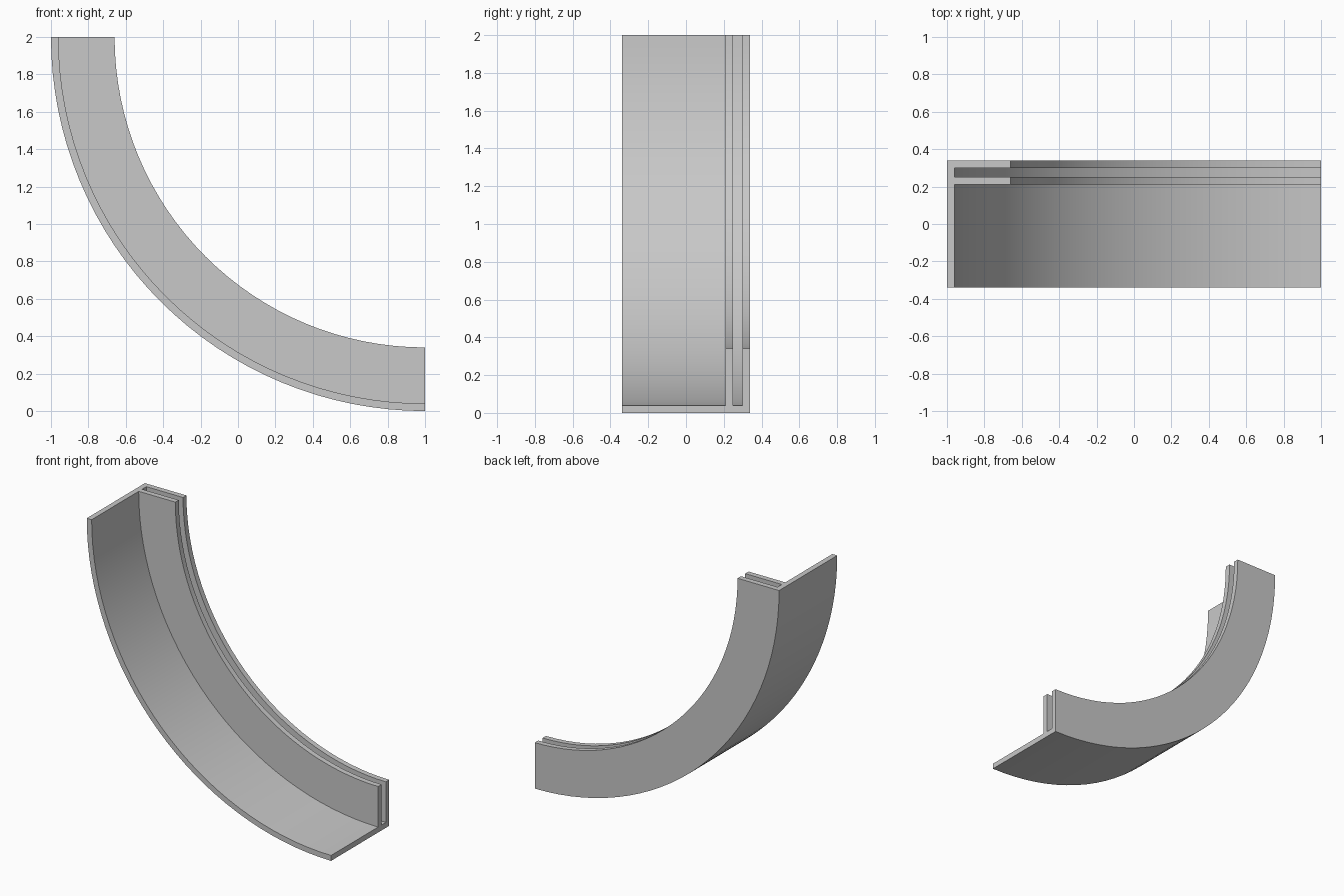
import bpy
import bmesh
from math import radians
from mathutils import Vector

cube = bpy.data.objects.get("Cube")
if cube:
    bpy.data.objects.remove(cube, do_unlink=True)

STEPS = 32
CENTRE = Vector((1, 0, 2))
OUTER, FLOOR, INNER = 2.0, 1.96, 1.66

# One plain grey for the whole track
grey = bpy.data.materials.new("plain grey")
grey.use_nodes = True
colour = (0.58, 0.58, 0.58, 1)
grey.diffuse_color = colour
grey.node_tree.nodes["Principled BSDF"].inputs["Base Color"].default_value = colour

# Cross-section (y, radius): wide strip with two upright rails and a slot
section = [
    (-0.34, OUTER), (0.34, OUTER),
    (0.34, INNER), (0.30, INNER), (0.30, FLOOR),
    (0.25, FLOOR), (0.25, INNER), (0.21, INNER),
    (0.21, FLOOR), (-0.34, FLOOR),
]

# Sweep the section through a quarter turn, from the upper end to the lower end
bm = bmesh.new()
start = bm.faces.new([bm.verts.new((CENTRE.x - r, y, CENTRE.z)) for y, r in section])
bmesh.ops.spin(bm, geom=[start] + start.edges[:] + start.verts[:],
               cent=CENTRE, axis=(0, -1, 0), angle=radians(90),
               steps=STEPS, use_duplicate=False)

# Close the upper end if the sweep consumed its cap
rim = [e for e in bm.edges if e.is_boundary]
if rim:
    bmesh.ops.contextual_create(bm, geom=rim)
bmesh.ops.recalc_face_normals(bm, faces=bm.faces)

mesh = bpy.data.meshes.new("curved_rail_track")
bm.to_mesh(mesh)
bm.free()
mesh.materials.append(grey)
track = bpy.data.objects.new("curved_rail_track", mesh)
bpy.context.collection.objects.link(track)

# Smooth along the curve, crisp at the section corners
bpy.ops.object.select_all(action="DESELECT")
track.select_set(True)
bpy.context.view_layer.objects.active = track
bpy.ops.object.shade_smooth_by_angle(angle=radians(30))
